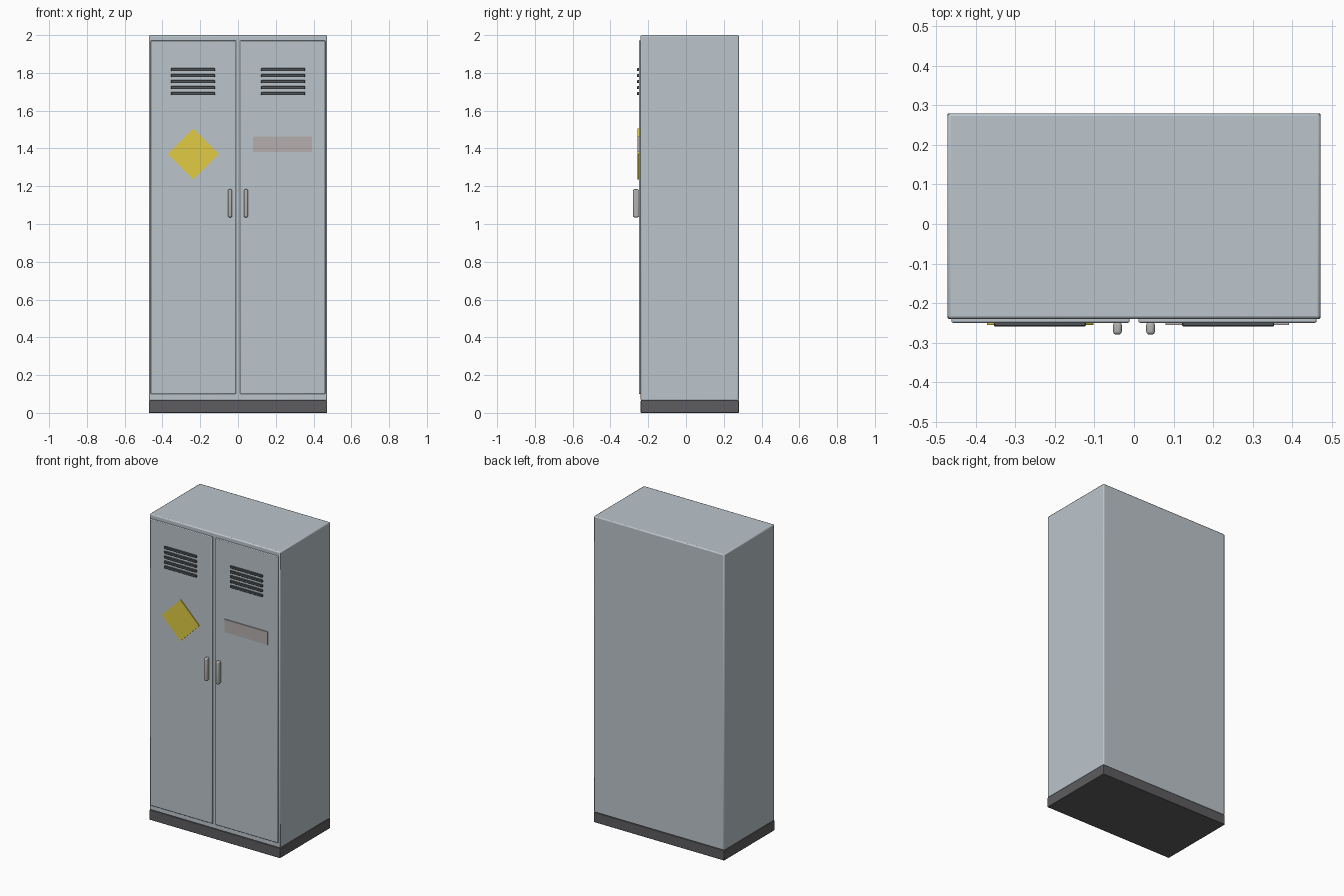
import bpy
import math

if "Cube" in bpy.data.objects:
    bpy.data.objects.remove(bpy.data.objects["Cube"])


def material(name, rgb):
    m = bpy.data.materials.new(name)
    m.diffuse_color = (*rgb, 1)
    m.use_nodes = True
    m.node_tree.nodes["Principled BSDF"].inputs["Base Color"].default_value = m.diffuse_color
    return m


steel = material("painted_steel", (0.50, 0.56, 0.60))
dark = material("dark_plinth", (0.11, 0.11, 0.115))
slot = material("vent_dark", (0.08, 0.09, 0.095))
metal = material("handle_metal", (0.45, 0.45, 0.44))
yellow = material("warning_yellow", (0.75, 0.60, 0.06))
tan = material("label_tan", (0.46, 0.43, 0.42))


def box(name, x, y, z, mat, bevel=0.0, segments=2, turn=0.0):
    """Box from (min, max) ranges, optionally bevelled and turned about y."""
    centre = [(a + b) / 2 for a, b in (x, y, z)]
    bpy.ops.mesh.primitive_cube_add(size=1, location=centre)
    ob = bpy.context.object
    ob.name = name
    ob.scale = [b - a for a, b in (x, y, z)]
    bpy.ops.object.transform_apply(location=False, rotation=False, scale=True)
    ob.rotation_euler.y = turn
    ob.data.materials.append(mat)
    if bevel:
        mod = ob.modifiers.new("Bevel", "BEVEL")
        mod.width = bevel
        mod.segments = segments
        bpy.ops.object.shade_smooth_by_angle(angle=math.radians(40))
    return ob


# Cabinet body and plinth
box("cabinet_body", (-0.472, 0.472), (-0.24, 0.28), (0.065, 2.0), steel, 0.007)
box("plinth", (-0.472, 0.472), (-0.24, 0.28), (0.0, 0.066), dark, 0.003)

# Doors with vents and handles, one set per side
for side, s in (("left", -1), ("right", 1)):
    def span(a, b):
        return tuple(sorted((s * a, s * b)))

    box(f"{side}_door", span(0.011, 0.462), (-0.25, -0.235), (0.10, 1.972),
        steel, 0.004)
    for i in range(5):
        z = 1.69 + i * 0.0318
        box(f"{side}_vent_slat_{i + 1}", span(0.122, 0.355), (-0.259, -0.245),
            (z - 0.008, z + 0.008), slot, 0.002, 1)
    box(f"{side}_handle", span(0.031, 0.053), (-0.28, -0.248), (1.035, 1.184),
        metal, 0.008, 3)

# Warning diamond on the left door
h = 0.135 / math.sqrt(2)
box("warning_diamond", (-0.237 - h, -0.237 + h), (-0.256, -0.248),
    (1.371 - h, 1.371 + h), yellow, turn=math.pi / 4)

# Blank label on the right door
box("label_plate", (0.08, 0.393), (-0.256, -0.248), (1.38, 1.464), tan)
